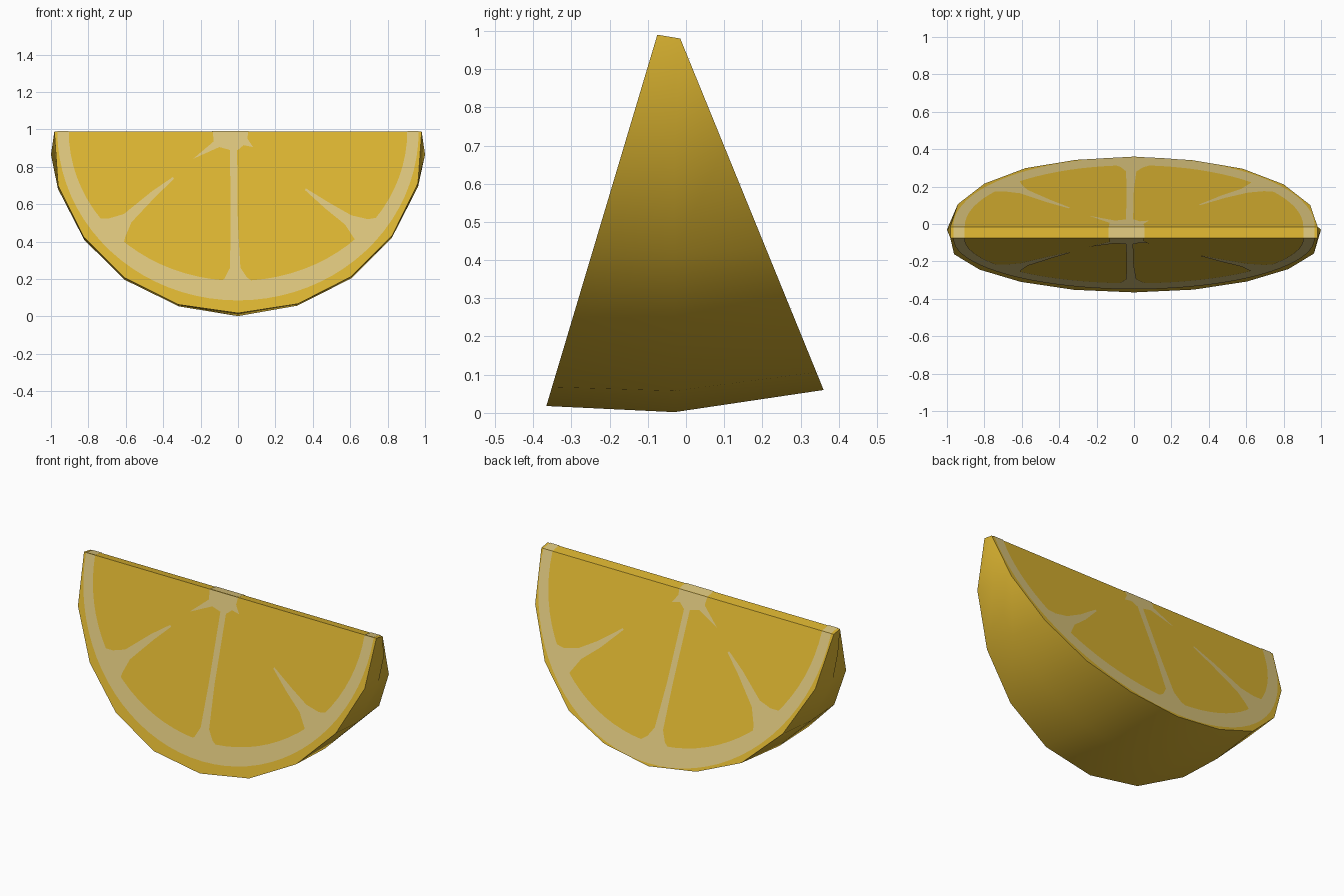
import bpy, bmesh, math
from mathutils import Vector

if "Cube" in bpy.data.objects:
    bpy.data.objects.remove(bpy.data.objects["Cube"])


def material(name, rgb):
    m = bpy.data.materials.new(name)
    m.diffuse_color = (*rgb, 1)
    m.use_nodes = True
    m.node_tree.nodes["Principled BSDF"].inputs["Base Color"].default_value = m.diffuse_color
    return m


YELLOW = material("lemon yellow", (0.70, 0.45, 0.03))
PITH = material("pale pith", (0.70, 0.55, 0.20))


def finish(bm, name, mat):
    me = bpy.data.meshes.new(name)
    bm.to_mesh(me)
    bm.free()
    me.materials.append(mat)
    ob = bpy.data.objects.new(name, me)
    bpy.context.collection.objects.link(ob)
    return ob


# Cut planes of the wedge: y on the front or back cut at a height
def front_y(z):
    return -0.075 - (0.99 - z) * 0.299


def back_y(z):
    return -0.015 + (0.98 - z) * 0.408


def full_ring(half, yfun):
    """Mirror a half arc (x, z) from the +x tip down to x = 0, with a slight tilt."""
    pts = [(-x, z - 0.007 * x) for x, z in half] + [(x, z + 0.005 * x) for x, z in half[-2::-1]]
    pts[0], pts[-1] = (-half[0][0], half[0][1]), half[0]
    return [Vector((x, yfun(z), z)) for x, z in pts]


front = full_ring([(0.982, 0.99), (0.962, 0.707), (0.825, 0.43), (0.605, 0.21),
                   (0.32, 0.066), (0, 0.018)], front_y)
middle = full_ring([(1.0, 0.865), (0.963, 0.69), (0.822, 0.415), (0.605, 0.2),
                    (0.315, 0.056), (0, 0.002)], lambda z: -0.03)
back = full_ring([(0.982, 0.98), (0.942, 0.69), (0.80, 0.42), (0.58, 0.215),
                  (0.31, 0.105), (0, 0.06)], back_y)

# Wedge body: three arcs joined by rind, flat cuts and a narrow top strip
bm = bmesh.new()
F, M, B = ([bm.verts.new(p) for p in ring] for ring in (front, middle, back))
for a, b in ((F, M), (M, B)):
    for i in range(len(a) - 1):
        bm.faces.new((a[i], a[i + 1], b[i + 1], b[i]))
bm.faces.new(F)
bm.faces.new(B)
bm.faces.new((F[0], F[-1], B[-1], B[0]))
for i in (0, -1):
    bm.faces.new((F[i], M[i], B[i]))
bmesh.ops.recalc_face_normals(bm, faces=bm.faces)
wedge = finish(bm, "lemon_wedge", YELLOW)
bpy.context.view_layer.objects.active = wedge
wedge.select_set(True)
bpy.ops.object.shade_smooth_by_angle(angle=math.radians(40))


# Painted pith: thin plates just above each cut
def pith(name, yfun, normal, right_tip):
    bm = bmesh.new()
    normal = Vector(normal).normalized()

    def plate(pts):
        f = bm.faces.new([bm.verts.new(Vector((x, yfun(z), z)) + normal * 0.003) for x, z in pts])
        f.normal_update()
        if f.normal.dot(normal) < 0:
            f.normal_flip()

    def stroke(pts):
        """Tapered line through (x, z, half width) points."""
        ends = []
        for i, (x, z, w) in enumerate(pts):
            p, q = pts[max(i - 1, 0)], pts[min(i + 1, len(pts) - 1)]
            d = Vector((q[0] - p[0], q[1] - p[1])).normalized() * w
            ends.append(((x - d.y, z + d.x), (x + d.y, z - d.x)))
        for (a, b), (c, d) in zip(ends, ends[1:]):
            plate((a, b, d, c))

    # rim band
    n, top = 40, yfun is front_y and 0.99 or 0.98
    arc = [math.pi * i / n for i in range(n + 1)]
    outer = [(-0.966 * math.cos(t), top - 0.905 * math.sin(t)) for t in arc]
    inner = [(-0.905 * math.cos(t), top - 0.80 * math.sin(t)) for t in arc]
    for i in range(n):
        plate((outer[i], outer[i + 1], inner[i + 1], inner[i]))
    # membranes
    stroke([(-0.01, 0.16, 0.12), (-0.012, 0.205, 0.06), (-0.015, 0.26, 0.028),
            (-0.02, 0.5, 0.019), (-0.024, 0.91, 0.019)])
    stroke([(-0.70, 0.43, 0.12), (-0.645, 0.475, 0.065), (-0.59, 0.525, 0.03),
            (-0.45, 0.655, 0.017), (-0.345, 0.74, 0.006)])
    stroke([(0.72, 0.43, 0.12), (0.66, 0.465, 0.065), (0.59, 0.515, 0.03),
            (0.48, 0.59, 0.019), (*right_tip, 0.005)])
    # core
    plate([(-0.135, top), (-0.13, 0.935), (-0.24, 0.842), (-0.10, 0.905), (-0.045, 0.89),
           (0, 0.89), (0.03, 0.915), (0.08, 0.905), (0.05, 0.95), (0.055, top)])
    finish(bm, name, PITH)


pith("front_pith", front_y, (0, -1, 0.299), (0.36, 0.68))
pith("back_pith", back_y, (0, 1, 0.408), (0.35, 0.70))

# Pith showing on the narrow top strip
bm = bmesh.new()
for x0, x1 in ((-0.966, -0.905), (-0.135, 0.055), (0.905, 0.966)):
    bm.faces.new([bm.verts.new(p) for p in ((x0, -0.075, 0.993), (x1, -0.075, 0.993),
                                            (x1, -0.015, 0.983), (x0, -0.015, 0.983))])
finish(bm, "top_pith", PITH)
